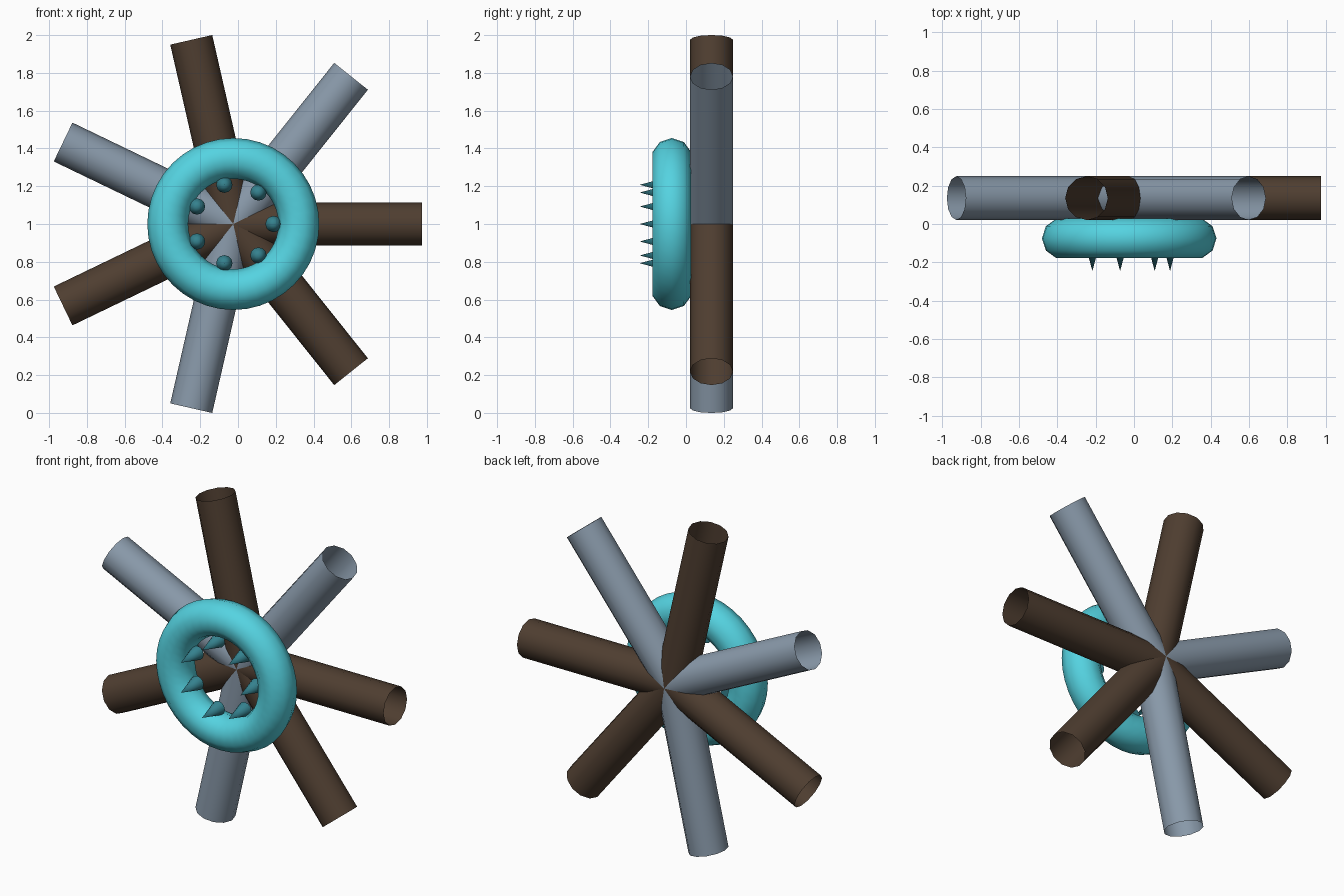
import bpy
from math import radians, pi, cos, sin, tau
from mathutils import Vector

if "Cube" in bpy.data.objects:
    bpy.data.objects.remove(bpy.data.objects["Cube"])

COUNT = 7
CX, CZ = -0.025, 1.0          # hub centre in the front view


def material(name, rgb):
    mat = bpy.data.materials.new(name)
    mat.diffuse_color = (*rgb, 1)
    mat.use_nodes = True
    mat.node_tree.nodes["Principled BSDF"].inputs["Base Color"].default_value = mat.diffuse_color
    return mat


def finish(name, mat, angle=40):
    obj = bpy.context.object
    obj.name = name
    obj.data.materials.append(mat)
    bpy.ops.object.shade_smooth_by_angle(angle=radians(angle))
    return obj


brown = material("brown", (0.078, 0.048, 0.03))
steel = material("steel", (0.25, 0.32, 0.40))
cyan = material("cyan", (0.09, 0.65, 0.75))
teal = material("teal", (0.035, 0.22, 0.27))

# Open-ended tubes radiating from the hub, alternating colours
for i in range(COUNT):
    a = tau * i / COUNT
    direction = Vector((cos(a), 0, sin(a)))
    bpy.ops.mesh.primitive_cylinder_add(
        vertices=12, radius=0.114, depth=1.0, end_fill_type='NOTHING',
        location=Vector((CX, 0.135, CZ)) + direction * 0.5,
        rotation=(0, pi / 2 - a, 0))
    finish(f"spoke_tube_{i + 1}", steel if i % 2 else brown)

# Ring in front of the spokes
bpy.ops.mesh.primitive_torus_add(
    major_segments=40, minor_segments=10, major_radius=0.347,
    minor_radius=0.108, location=(CX, -0.075, CZ), rotation=(pi / 2, 0, 0))
finish("ring", cyan)

# Spikes around the inside of the ring, pointing forward
for i in range(COUNT):
    a = tau * i / COUNT
    bpy.ops.mesh.primitive_cone_add(
        vertices=12, radius1=0.043, radius2=0, depth=0.16,
        location=(CX + 0.213 * cos(a), -0.165, CZ + 0.213 * sin(a)),
        rotation=(pi / 2, 0, 0))
    finish(f"spike_{i + 1}", teal)
